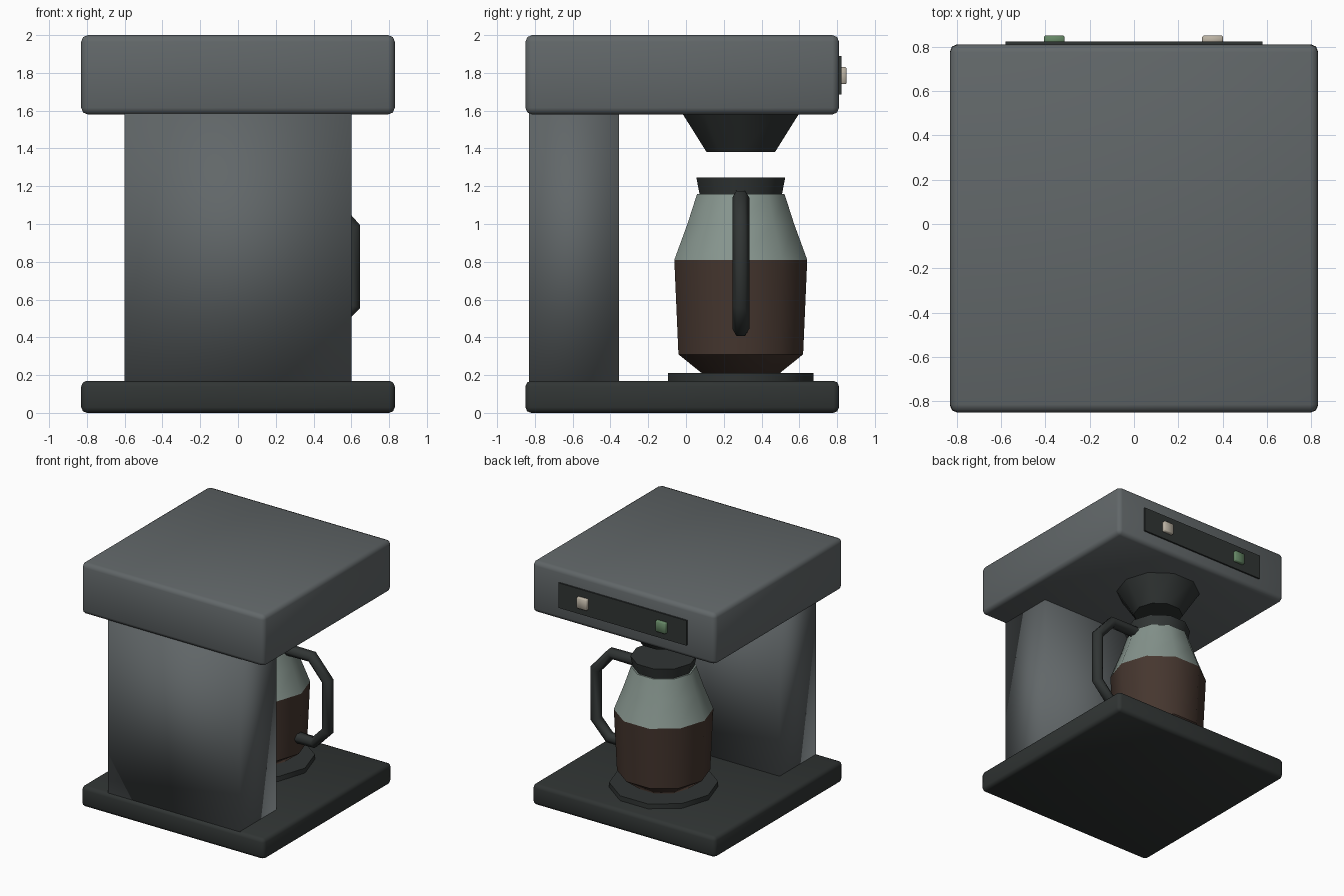
import bpy, bmesh, math

if "Cube" in bpy.data.objects:
    bpy.data.objects.remove(bpy.data.objects["Cube"])

def material(name, rgb):
    m = bpy.data.materials.new(name)
    m.diffuse_color = (*rgb, 1)
    m.use_nodes = True
    m.node_tree.nodes["Principled BSDF"].inputs["Base Color"].default_value = m.diffuse_color
    return m

GREY = material("grey_metal", (0.12, 0.135, 0.14))
DARK = material("dark_plastic", (0.03, 0.035, 0.034))
GLASS = material("glass", (0.24, 0.30, 0.27))
COFFEE = material("coffee_brown", (0.06, 0.037, 0.028))
GREEN = material("green", (0.13, 0.24, 0.13))
CREAM = material("cream", (0.50, 0.45, 0.37))

def finish(name, bm, mat, angle=35):
    bmesh.ops.recalc_face_normals(bm, faces=bm.faces)
    me = bpy.data.meshes.new(name)
    bm.to_mesh(me)
    bm.free()
    ob = bpy.data.objects.new(name, me)
    bpy.context.collection.objects.link(ob)
    me.materials.append(mat)
    bpy.ops.object.select_all(action='DESELECT')
    bpy.context.view_layer.objects.active = ob
    ob.select_set(True)
    bpy.ops.object.shade_smooth_by_angle(angle=math.radians(angle))
    return ob

def box(name, lo, hi, mat, bevel=0, segments=2, angle=50):
    bm = bmesh.new()
    bmesh.ops.create_cube(bm, size=1)
    for v in bm.verts:
        v.co = [(a + b) / 2 + c * (b - a) for a, b, c in zip(lo, hi, v.co)]
    if bevel:
        bmesh.ops.bevel(bm, geom=bm.edges[:], offset=bevel, segments=segments,
                        profile=0.5, affect='EDGES')
    return finish(name, bm, mat, angle)

POT_Y = 0.29

def lathe(name, profile, mat, cap_low=True, cap_high=True, sides=10):
    """Ten-sided turned part from (radius, z) points around the pot axis."""
    bm = bmesh.new()
    rings = [[bm.verts.new((r * math.cos(2 * math.pi * i / sides),
                            POT_Y + r * math.sin(2 * math.pi * i / sides), z))
              for i in range(sides)] for r, z in profile]
    for a, b in zip(rings, rings[1:]):
        for i in range(sides):
            j = (i + 1) % sides
            bm.faces.new((a[i], a[j], b[j], b[i]))
    if cap_low:
        bm.faces.new(rings[0])
    if cap_high:
        bm.faces.new(rings[-1])
    return finish(name, bm, mat, 40)

# Body: base, column, head
box("base", (-0.83, -0.85, 0), (0.83, 0.81, 0.17), DARK, 0.03)
box("column", (-0.6, -0.83, 0.15), (0.6, -0.355, 1.6), GREY, angle=180)
box("head", (-0.83, -0.85, 1.58), (0.83, 0.81, 2.0), GREY, 0.035)

# Control panel and buttons
box("control_panel", (-0.58, 0.80, 1.685), (0.58, 0.823, 1.89), DARK)
for name, x, mat in (("green_button", -0.36, GREEN), ("cream_button", 0.355, CREAM)):
    box(name, (x - 0.047, 0.81, 1.74), (x + 0.047, 0.85, 1.83), mat, 0.006, 1)

# Filter funnel and hot plate
lathe("filter_funnel", [(0.19, 1.38), (0.325, 1.585)], DARK)
lathe("hot_plate", [(0.405, 0.165), (0.405, 0.21)], DARK)

# Carafe: coffee, glass, lid
lathe("coffee", [(0.21, 0.205), (0.347, 0.31), (0.37, 0.81)], COFFEE, cap_high=False)
lathe("carafe_glass", [(0.37, 0.81), (0.297, 1.0), (0.243, 1.16)], GLASS, cap_low=False)
lathe("carafe_lid", [(0.23, 1.16), (0.247, 1.245)], DARK)

# Carafe handle: swept six-sided tube
cu = bpy.data.curves.new("carafe_handle", 'CURVE')
cu.dimensions = '3D'
cu.bevel_depth = 0.045
cu.bevel_resolution = 1
cu.use_fill_caps = True
path = [(0.2, 1.14), (0.47, 1.14), (0.61, 0.98), (0.61, 0.57), (0.49, 0.445), (0.31, 0.445)]
sp = cu.splines.new('POLY')
sp.points.add(len(path) - 1)
for p, (x, z) in zip(sp.points, path):
    p.co = (x, POT_Y, z, 1)
cu.materials.append(DARK)
handle = bpy.data.objects.new("carafe_handle", cu)
bpy.context.collection.objects.link(handle)
